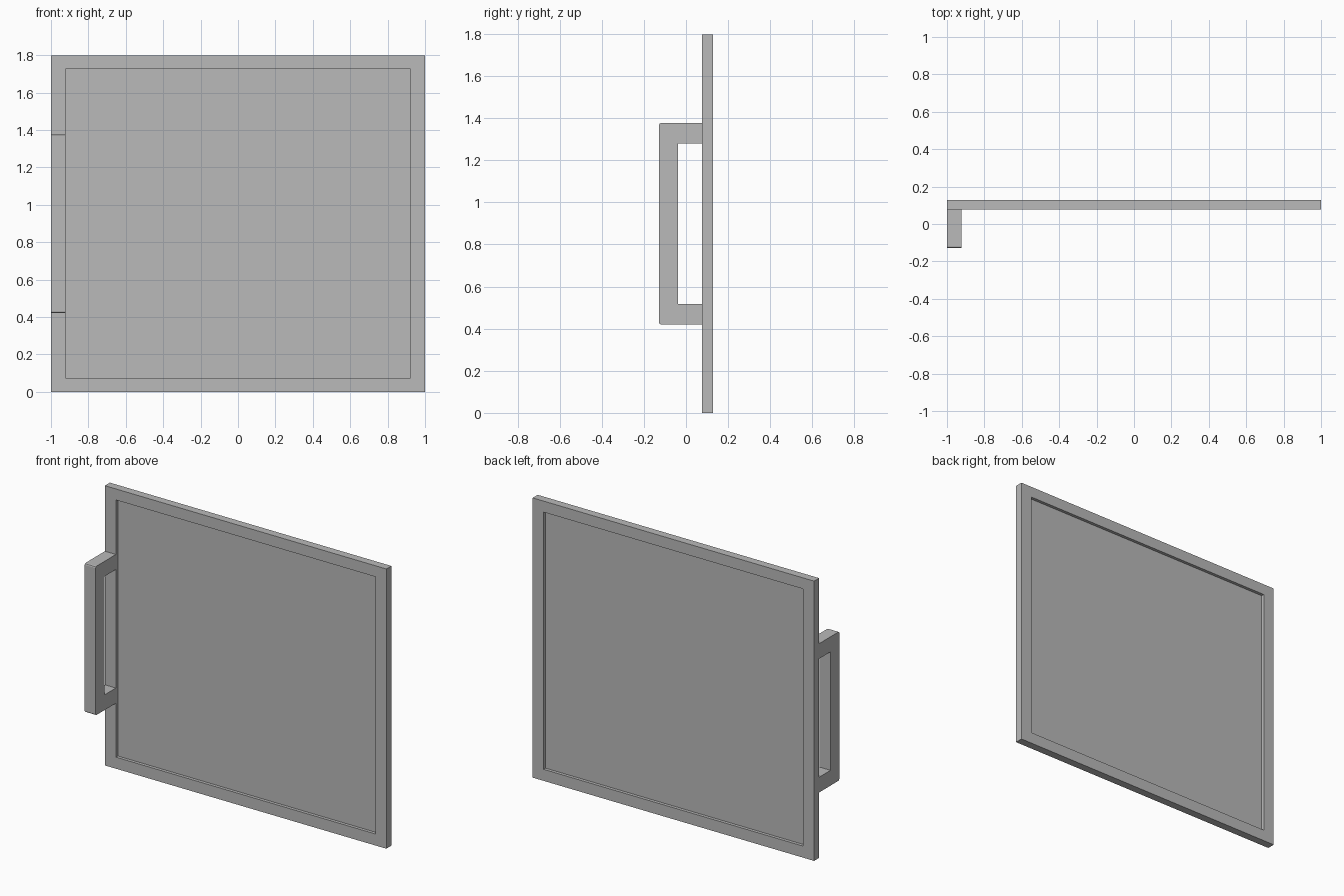
import bpy, bmesh

if "Cube" in bpy.data.objects:
    bpy.data.objects.remove(bpy.data.objects["Cube"])

Y_FRONT, Y_BACK = 0.077, 0.128
TOP = 1.797

# Mid grey used on every part
grey = bpy.data.materials.new("mid_grey")
grey.diffuse_color = (0.49, 0.49, 0.49, 1.0)
grey.use_nodes = True
grey.node_tree.nodes["Principled BSDF"].inputs["Base Color"].default_value = grey.diffuse_color


def make_object(name, bm):
    bmesh.ops.recalc_face_normals(bm, faces=bm.faces)
    mesh = bpy.data.meshes.new(name)
    bm.to_mesh(mesh)
    bm.free()
    mesh.materials.append(grey)
    obj = bpy.data.objects.new(name, mesh)
    bpy.context.collection.objects.link(obj)
    return obj


def extrude_faces(bm, faces, vec):
    res = bmesh.ops.extrude_face_region(bm, geom=faces)
    verts = [g for g in res["geom"] if isinstance(g, bmesh.types.BMVert)]
    bmesh.ops.translate(bm, verts=verts, vec=vec)


def rectangle(x, z0, z1):
    return [(-x, z0), (x, z0), (x, z1), (-x, z1)]


OUTER = rectangle(1.0, 0.0, TOP)
INNER = rectangle(0.922, 0.074, 1.726)

# Door frame: mitred border ring
bm = bmesh.new()
outer = [bm.verts.new((x, Y_FRONT, z)) for x, z in OUTER]
inner = [bm.verts.new((x, Y_FRONT, z)) for x, z in INNER]
ring = []
for i in range(4):
    j = (i + 1) % 4
    ring.append(bm.faces.new((outer[i], outer[j], inner[j], inner[i])))
extrude_faces(bm, ring, (0, Y_BACK - Y_FRONT, 0))
make_object("door_frame", bm)

# Recessed panel filling the frame
RECESS = 0.02
bm = bmesh.new()
face = bm.faces.new([bm.verts.new((x, Y_FRONT + RECESS, z)) for x, z in INNER])
extrude_faces(bm, [face], (0, Y_BACK - Y_FRONT - 2 * RECESS, 0))
make_object("door_panel", bm)

# Handle: C-shaped profile in y-z with softened outer corners
C = 0.009
Y_GRIP, Z_LOW, Z_HIGH = -0.128, 0.42, 1.376
profile = [(Y_FRONT, Z_LOW), (Y_GRIP + C, Z_LOW), (Y_GRIP + 0.3 * C, Z_LOW + 0.3 * C),
           (Y_GRIP, Z_LOW + C), (Y_GRIP, Z_HIGH - C), (Y_GRIP + 0.3 * C, Z_HIGH - 0.3 * C),
           (Y_GRIP + C, Z_HIGH), (Y_FRONT, Z_HIGH), (Y_FRONT, 1.279), (-0.039, 1.279),
           (-0.039, 0.518), (Y_FRONT, 0.518)]
bm = bmesh.new()
face = bm.faces.new([bm.verts.new((-1.0, y, z)) for y, z in profile])
extrude_faces(bm, [face], (0.078, 0, 0))
make_object("door_handle", bm)
